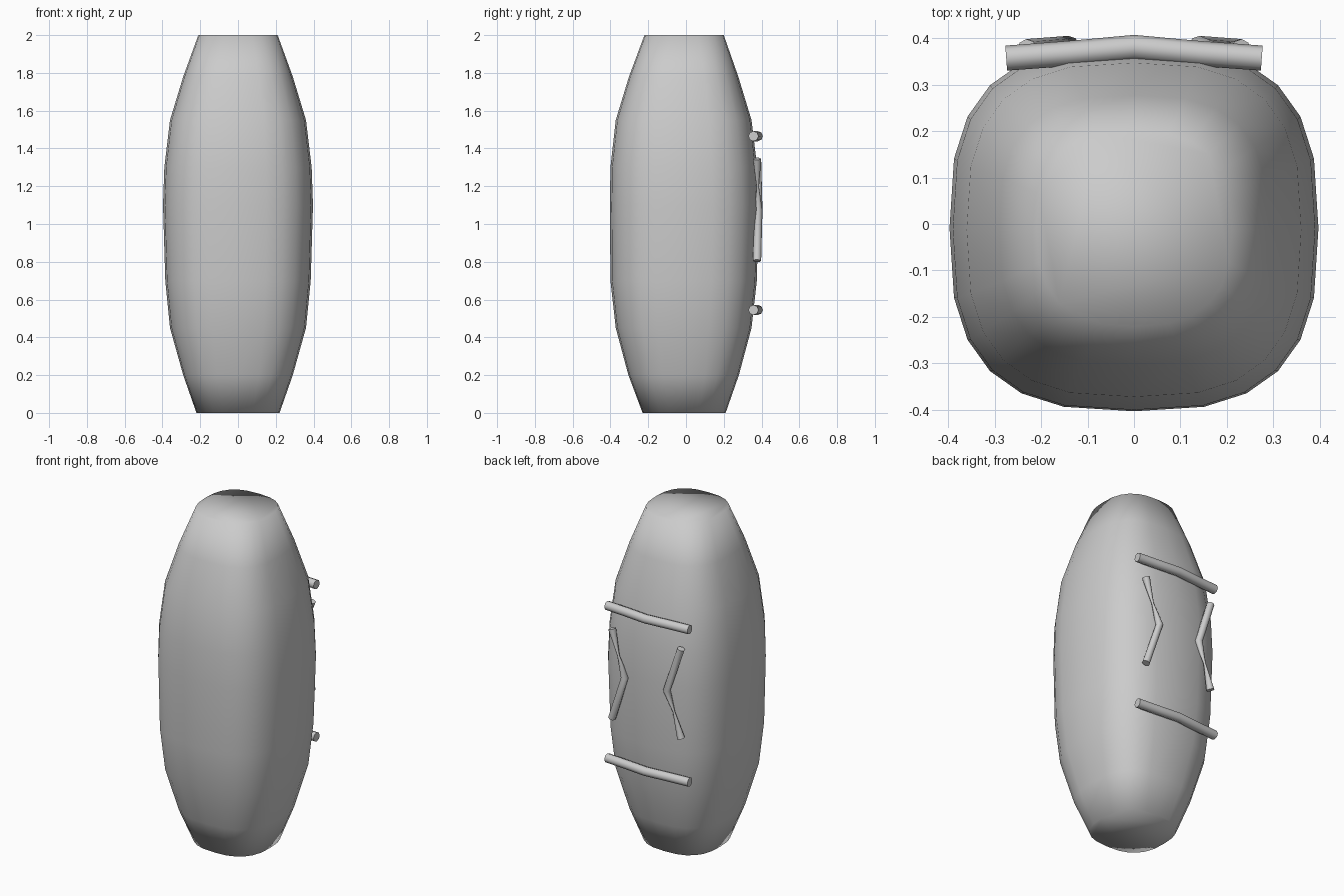
import bpy, bmesh, math

if "Cube" in bpy.data.objects:
    bpy.data.objects.remove(bpy.data.objects["Cube"])


def superellipse(angle, n):
    c, s = math.cos(angle), math.sin(angle)
    return (math.copysign(abs(c) ** (2 / n), c), math.copysign(abs(s) ** (2 / n), s))


# Pod body: rounded-square rings (z, half width, front y, back y)
rings = [(0, .22, -.23, .21), (.2, .29, -.305, .28), (.45, .36, -.372, .347),
         (.7, .385, -.40, .375), (1.1, .397, -.403, .385), (1.3, .39, -.40, .377),
         (1.55, .36, -.372, .347), (1.78, .29, -.302, .277), (2, .21, -.22, .2)]
SIDES = 24
bm = bmesh.new()
loops = []
for z, half, front, back in rings:
    n = 2.8 if 0 < z < 2 else 2.6
    loop = []
    for i in range(SIDES):
        u, v = superellipse(2 * math.pi * i / SIDES, n)
        loop.append(bm.verts.new((u * half, (front + back) / 2 + v * (back - front) / 2, z)))
    loops.append(loop)
for a, b in zip(loops, loops[1:]):
    for i in range(SIDES):
        j = (i + 1) % SIDES
        bm.faces.new((a[i], a[j], b[j], b[i]))
bm.faces.new(loops[0][::-1])
bm.faces.new(loops[-1])
for f in bm.faces:
    f.smooth = True
mesh = bpy.data.meshes.new("pod_body")
bm.to_mesh(mesh)
bm.free()
body = bpy.data.objects.new("pod_body", mesh)
bpy.context.collection.objects.link(body)


def tube(name, points, radius):
    """Round tube through (x, y, z, radius factor) points."""
    curve = bpy.data.curves.new(name, 'CURVE')
    curve.dimensions = '3D'
    curve.bevel_depth = radius
    curve.bevel_resolution = 2
    curve.use_fill_caps = True
    spline = curve.splines.new('POLY')
    spline.points.add(len(points) - 1)
    for p, (x, y, z, r) in zip(spline.points, points):
        p.co = (x, y, z, 1)
        p.radius = r
    obj = bpy.data.objects.new(name, curve)
    bpy.context.collection.objects.link(obj)
    bpy.ops.object.select_all(action='DESELECT')
    obj.select_set(True)
    bpy.context.view_layer.objects.active = obj
    bpy.ops.object.convert(target='MESH')
    bpy.ops.object.shade_smooth_by_angle(angle=math.radians(50))


# Horizontal bars across the back
for name, z in (("upper_bar", 1.465), ("lower_bar", .545)):
    tube(name, [(x, y, z, 1) for x, y in
                ((-.275, .357), (-.14, .367), (0, .38), (.14, .367), (.275, .357))], .027)

# Bent strips pointing inwards, each pinched on one arm
for name, side, flip in (("right_strip", 1, 1), ("left_strip", -1, -1)):
    pts = [(.23, .376, .27, 1), (.185, .38, .12, .3), (.14, .383, 0, 1), (.23, .376, -.27, 1)]
    tube(name, [(side * x, y, 1.075 + flip * z, r) for x, y, z, r in pts], .022)
